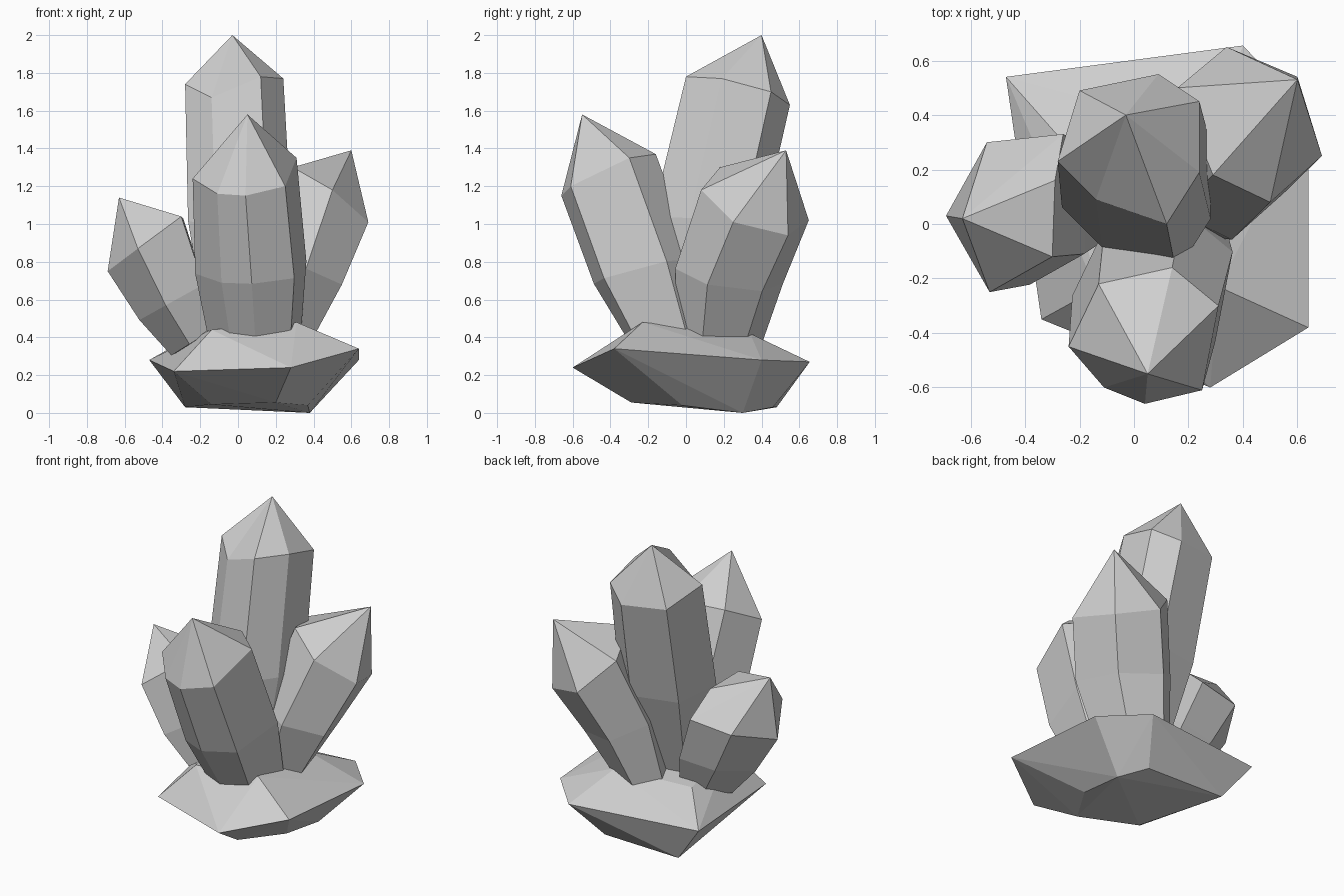
import bpy
import bmesh
from mathutils import Vector

default_cube = bpy.data.objects.get("Cube")
if default_cube:
    bpy.data.objects.remove(default_cube, do_unlink=True)

# One plain grey for the whole cluster
stone = bpy.data.materials.new("stone_grey")
stone.use_nodes = True
stone.diffuse_color = (0.62, 0.62, 0.62, 1)
stone.node_tree.nodes["Principled BSDF"].inputs["Base Color"].default_value = (0.62, 0.62, 0.62, 1)


def centimetres(points):
    """Points are written in hundredths of a unit."""
    return [Vector(point) / 100 for point in points]


def finish(name, bm):
    """Turn a bmesh into a flat shaded object."""
    bmesh.ops.recalc_face_normals(bm, faces=bm.faces)
    mesh = bpy.data.meshes.new(name)
    bm.to_mesh(mesh)
    bm.free()
    mesh.materials.append(stone)
    obj = bpy.data.objects.new(name, mesh)
    bpy.context.collection.objects.link(obj)
    return obj


def crystal(name, tip, shoulder, sections):
    """Loft a faceted shaft below the shoulder ring and close it with a point.

    Each section holds a centre, a width scale and a tilt scale.
    """
    bm = bmesh.new()
    shoulder = centimetres(shoulder)
    middle = sum(shoulder, Vector()) / len(shoulder)
    rings = [[bm.verts.new(point) for point in shoulder]]
    for centre, width, tilt in sections:
        scale = Vector((width, width, tilt))
        centre = Vector(centre) / 100
        rings.append([bm.verts.new(centre + (point - middle) * scale) for point in shoulder])

    count = len(shoulder)
    peak = bm.verts.new(Vector(tip) / 100)
    for i in range(count):
        j = (i + 1) % count
        bm.faces.new((rings[0][i], rings[0][j], peak))
        for upper, lower in zip(rings, rings[1:]):
            bm.faces.new((upper[i], lower[i], lower[j], upper[j]))
    bm.faces.new(rings[-1])
    return finish(name, bm)


def boulder(name, *rings):
    """Wrap a faceted rock around its rings of corners."""
    bm = bmesh.new()
    for ring in rings:
        for point in centimetres(ring):
            bm.verts.new(point)
    bmesh.ops.convex_hull(bm, input=bm.verts[:])
    loose = [vert for vert in bm.verts if not vert.link_faces]
    bmesh.ops.delete(bm, geom=loose, context="VERTS")
    return finish(name, bm)


# Wide rock under the crystals: underside, rim, top
boulder(
    "base_rock",
    [(20, -29, 5.5), (37, -2, 4), (38, 30, 0), (27, 46, 3), (-28, 48, 3), (-14, -12, 4.5)],
    [(-34, -35, 22), (28, -60, 24), (64, -38, 34), (64, 40, 28), (40, 65.5, 27), (-47, 54, 28)],
    [(31, -23, 48), (-14, -24, 44), (-24, 28, 41), (28, 34, 42)],
)

# Tallest crystal, leaning back
crystal(
    "back_crystal",
    (-3, 40, 200),
    [(-14, 9, 167), (12, 0, 178), (24, 19, 177), (24, 45, 170), (9, 55, 163), (-20, 49, 165), (-28, 23, 174)],
    [((4, 12, 100), 1.05, 0.5), ((5, 0, 38), 0.72, 0)],
)

# Broad crystal, leaning forward
crystal(
    "front_crystal",
    (5, -55, 158),
    [(-24, -45, 124), (-11, -60, 116), (4, -66, 115), (25, -61, 120), (31, -30, 135), (14, -16, 137), (-13, -22, 136)],
    [((7, -24, 75), 1.07, 0.6), ((9, -10, 38), 0.88, 0)],
)

# Side crystals, leaning outward
crystal(
    "left_crystal",
    (60, 53, 139),
    [(50, 8, 118), (69, 25, 101), (60, 54, 94), (34, 65, 102), (16, 50, 122), (29, 18, 130)],
    [((29, 23, 73), 1, 0.5), ((18, 18, 38), 0.8, 0)],
)
crystal(
    "right_crystal",
    (-63, 2, 114),
    [(-69, 3, 75), (-53, -25, 87), (-30, -12, 104), (-29, 16, 103), (-26, 33, 88), (-54, 30, 84)],
    [((-30, 6, 59), 0.87, 0.65), ((-20, 5, 38), 0.6, 0.5)],
)
